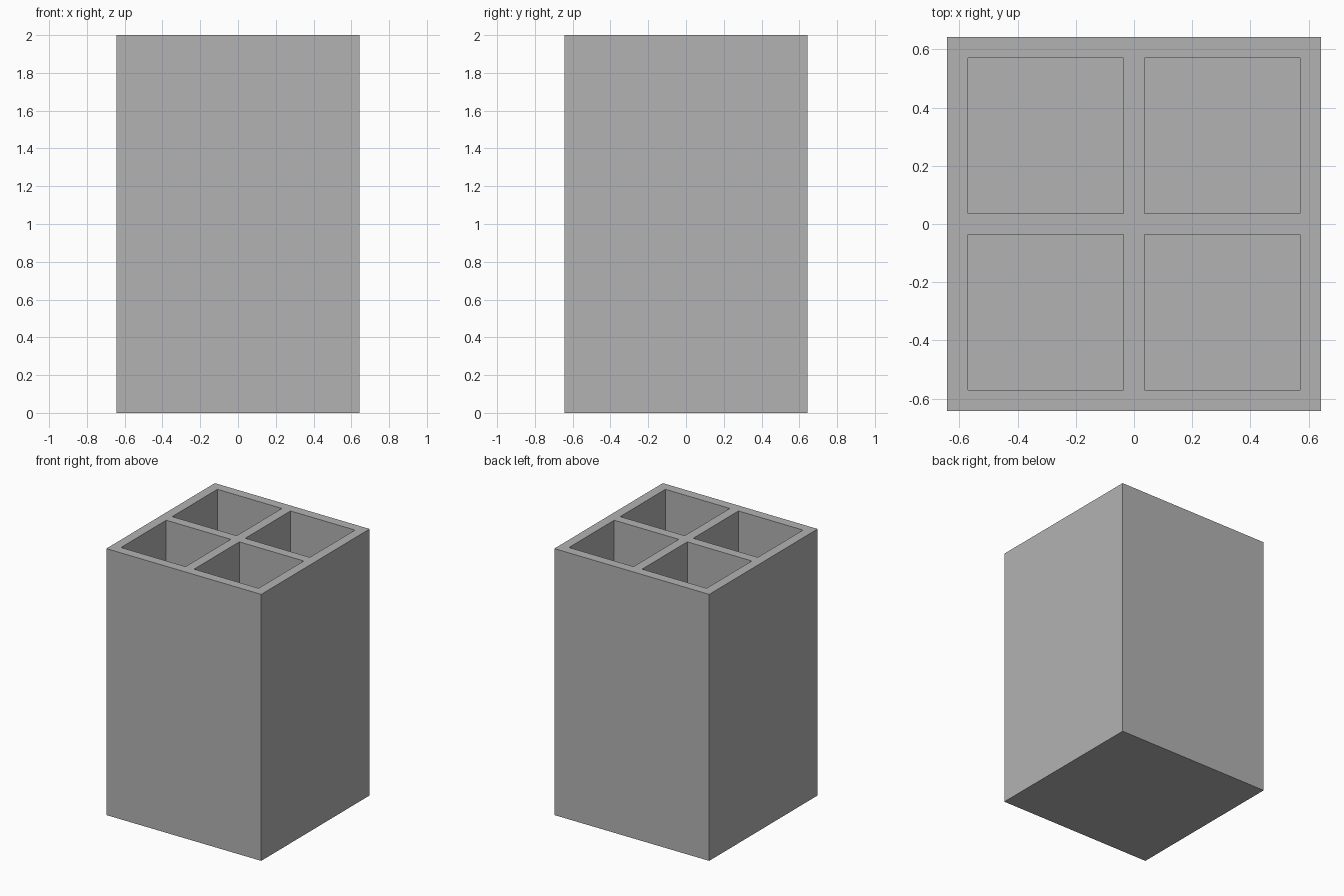
import bpy
import bmesh
from mathutils import Matrix, Vector

default_cube = bpy.data.objects.get("Cube")
if default_cube:
    bpy.data.objects.remove(default_cube, do_unlink=True)

# Proportions: every wall, divider and the floor share one thickness
HEIGHT = 2.0
WALL = HEIGHT / 28
WIDTH = 18 * WALL
CELL = (WIDTH - 3 * WALL) / 2
OFFSET = (CELL + WALL) / 2

grey = bpy.data.materials.new("plain grey")
grey.use_nodes = True
grey.diffuse_color = (0.45, 0.45, 0.45, 1)
grey.node_tree.nodes["Principled BSDF"].inputs["Base Color"].default_value = grey.diffuse_color


def boxes(name, size, centres):
    """One object made of equal boxes at the given centres."""
    bm = bmesh.new()
    for centre in centres:
        matrix = Matrix.Translation(centre) @ Matrix.Diagonal((*size, 1))
        bmesh.ops.create_cube(bm, size=1, matrix=matrix)
    mesh = bpy.data.meshes.new(name)
    bm.to_mesh(mesh)
    bm.free()
    mesh.materials.append(grey)
    obj = bpy.data.objects.new(name, mesh)
    bpy.context.collection.objects.link(obj)
    return obj


# Solid outer body
holder = boxes("divided_holder", (WIDTH, WIDTH, HEIGHT), [Vector((0, 0, HEIGHT / 2))])

# Four open compartments, cut down to the floor
cutter = boxes("compartment_cutter", (CELL, CELL, HEIGHT),
               [Vector((x, y, HEIGHT / 2 + WALL))
                for x in (-OFFSET, OFFSET) for y in (-OFFSET, OFFSET)])
cutter.hide_render = True

cut = holder.modifiers.new("compartments", 'BOOLEAN')
cut.operation = 'DIFFERENCE'
cut.solver = 'EXACT'
cut.object = cutter
bpy.context.view_layer.objects.active = holder
bpy.ops.object.modifier_apply(modifier=cut.name)
bpy.data.objects.remove(cutter, do_unlink=True)
